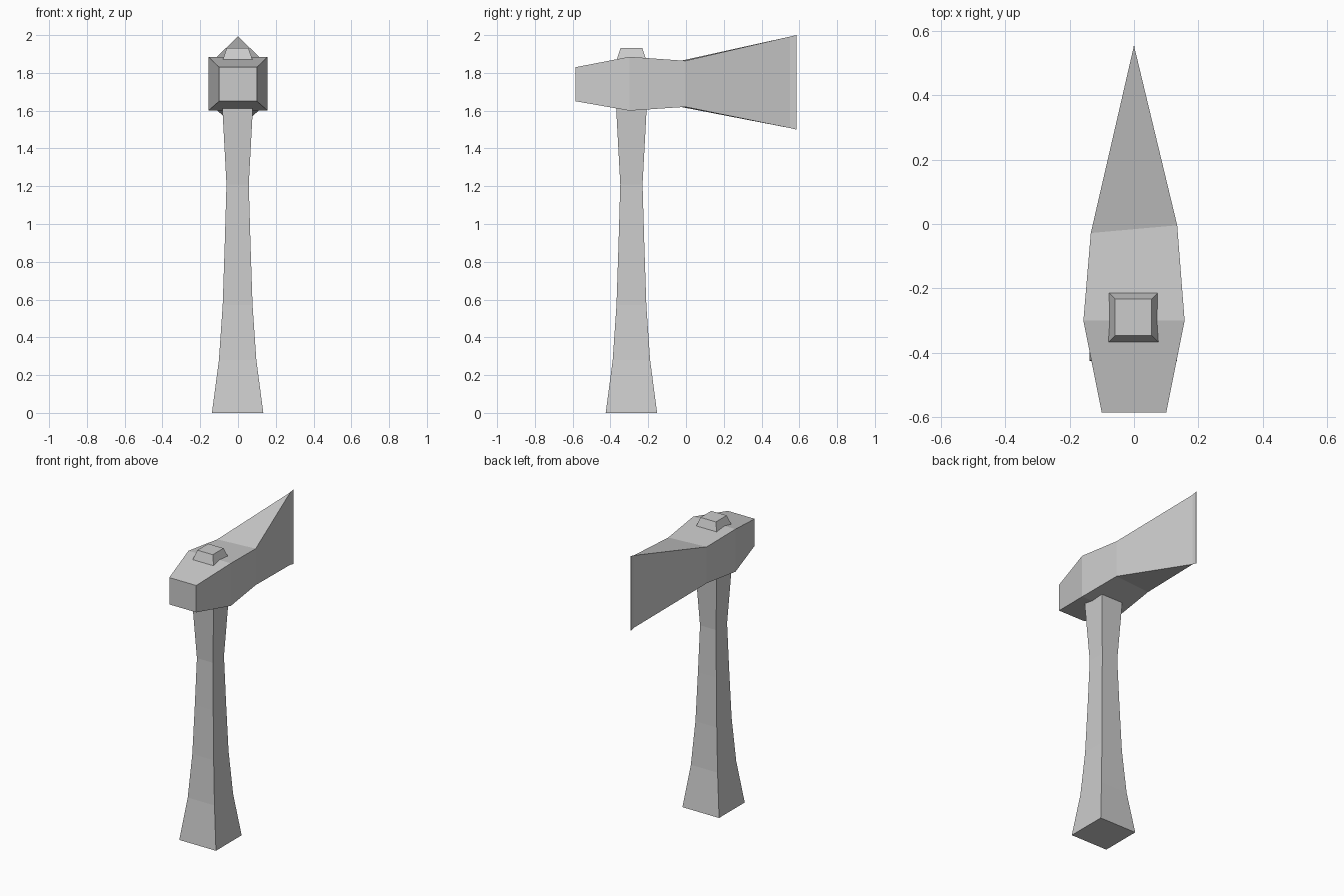
import bpy, bmesh

if "Cube" in bpy.data.objects:
    bpy.data.objects.remove(bpy.data.objects["Cube"])


def loft(name, rings):
    """Skin a run of four-cornered rings and close both ends."""
    bm = bmesh.new()
    loops = [[bm.verts.new(p) for p in ring] for ring in rings]
    for a, b in zip(loops, loops[1:]):
        for i in range(4):
            j = (i + 1) % 4
            bm.faces.new((a[i], a[j], b[j], b[i]))
    bm.faces.new(loops[0])
    bm.faces.new(loops[-1])
    bmesh.ops.recalc_face_normals(bm, faces=bm.faces)
    mesh = bpy.data.meshes.new(name)
    bm.to_mesh(mesh)
    bm.free()
    obj = bpy.data.objects.new(name, mesh)
    bpy.context.collection.objects.link(obj)
    return obj


def head_ring(y_left, y_right, w, z0, z1):
    return [(-w, y_left, z0), (w, y_right, z0), (w, y_right, z1), (-w, y_left, z1)]


def handle_ring(z, w, cy=-0.289, cx=-0.002):
    return [(cx - w, cy - w, z), (cx + w, cy - w, z),
            (cx + w, cy + w, z), (cx - w, cy + w, z)]


# Axe head: poll, eye, slightly skewed cheek crease, wedge, thin cutting edge
loft("axe_head", [head_ring(*r) for r in (
    (-0.585, -0.585, 0.10, 1.65, 1.83),
    (-0.30, -0.30, 0.157, 1.60, 1.885),
    (-0.028, -0.004, 0.134, 1.62, 1.864),
    (0.55, 0.55, 0.0008, 1.508, 1.992),
    (0.585, 0.585, 0.0005, 1.50, 2.00))])

# Flared handle running through the head, ending in a tapered stub
loft("handle", [handle_ring(z, w) for z, w in (
    (0, 0.136), (0.28, 0.099), (0.57, 0.079), (0.90, 0.068),
    (1.21, 0.059), (1.60, 0.080), (1.865, 0.080), (1.933, 0.057))])
